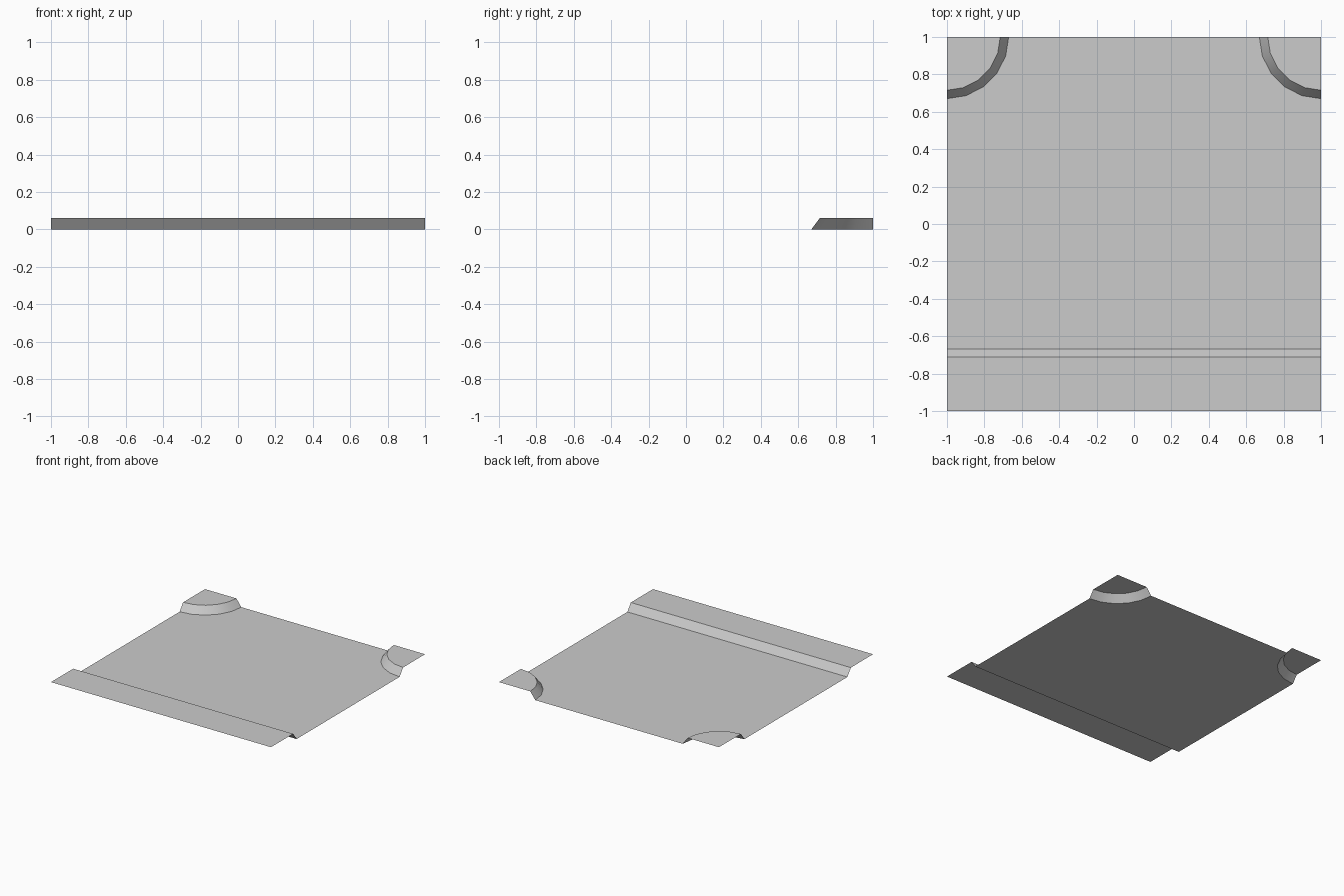
import bpy, bmesh
from math import cos, sin, pi, radians

if "Cube" in bpy.data.objects:
    bpy.data.objects.remove(bpy.data.objects["Cube"], do_unlink=True)

HIGH = 0.06       # height of the raised levels
TOP_R = 0.285     # corner radius at the raised level
FOOT_R = 0.33     # corner radius at the foot of the slope
STEPS = 5         # segments per quarter circle

grey = bpy.data.materials.new("light_grey")
grey.use_nodes = True
grey.diffuse_color = (0.6, 0.6, 0.6, 1)
grey.node_tree.nodes["Principled BSDF"].inputs["Base Color"].default_value = (0.6, 0.6, 0.6, 1)


def arc(side, radius, z):
    """Quarter circle about a back corner, from the back edge to the side edge."""
    angles = [pi + pi / 2 * i / STEPS for i in range(STEPS + 1)]
    return [(side * (1 + radius * cos(a)), 1 + radius * sin(a), z) for a in angles]


def sheet(name, polygons):
    """Open surface from polygons, welded, with every face turned upward."""
    bm = bmesh.new()
    for poly in polygons:
        bm.faces.new([bm.verts.new(p) for p in poly])
    bmesh.ops.remove_doubles(bm, verts=bm.verts[:], dist=0.0001)
    bm.normal_update()
    for f in bm.faces:
        if f.normal.z < 0:
            f.normal_flip()
    mesh = bpy.data.meshes.new(name)
    bm.to_mesh(mesh)
    bm.free()
    mesh.materials.append(grey)
    obj = bpy.data.objects.new(name, mesh)
    bpy.context.collection.objects.link(obj)
    bpy.ops.object.select_all(action="DESELECT")
    obj.select_set(True)
    bpy.context.view_layer.objects.active = obj
    bpy.ops.object.shade_smooth_by_angle(angle=radians(35))
    return obj


# Low floor, with a rounded notch at each back corner
foot_y, lip_y = -0.667, -0.712
floor_outline = [(-1, foot_y, 0), (1, foot_y, 0)]
floor_outline += arc(1, FOOT_R, 0)[::-1] + arc(-1, FOOT_R, 0)
sheet("low_floor", [floor_outline])

# Raised front ledge and its slope
rows = [(-1, HIGH), (lip_y, HIGH), (foot_y, 0)]
sheet("front_ledge", [
    [(-1, y0, z0), (1, y0, z0), (1, y1, z1), (-1, y1, z1)]
    for (y0, z0), (y1, z1) in zip(rows, rows[1:])])

# Raised back corners with rounded slopes
for label, side in (("left", 1), ("right", -1)):
    top, foot = arc(side, TOP_R, HIGH), arc(side, FOOT_R, 0)
    slope = [[top[i], foot[i], foot[i + 1], top[i + 1]] for i in range(STEPS)]
    sheet("back_corner_" + label, [[(side, 1, HIGH)] + top] + slope)
